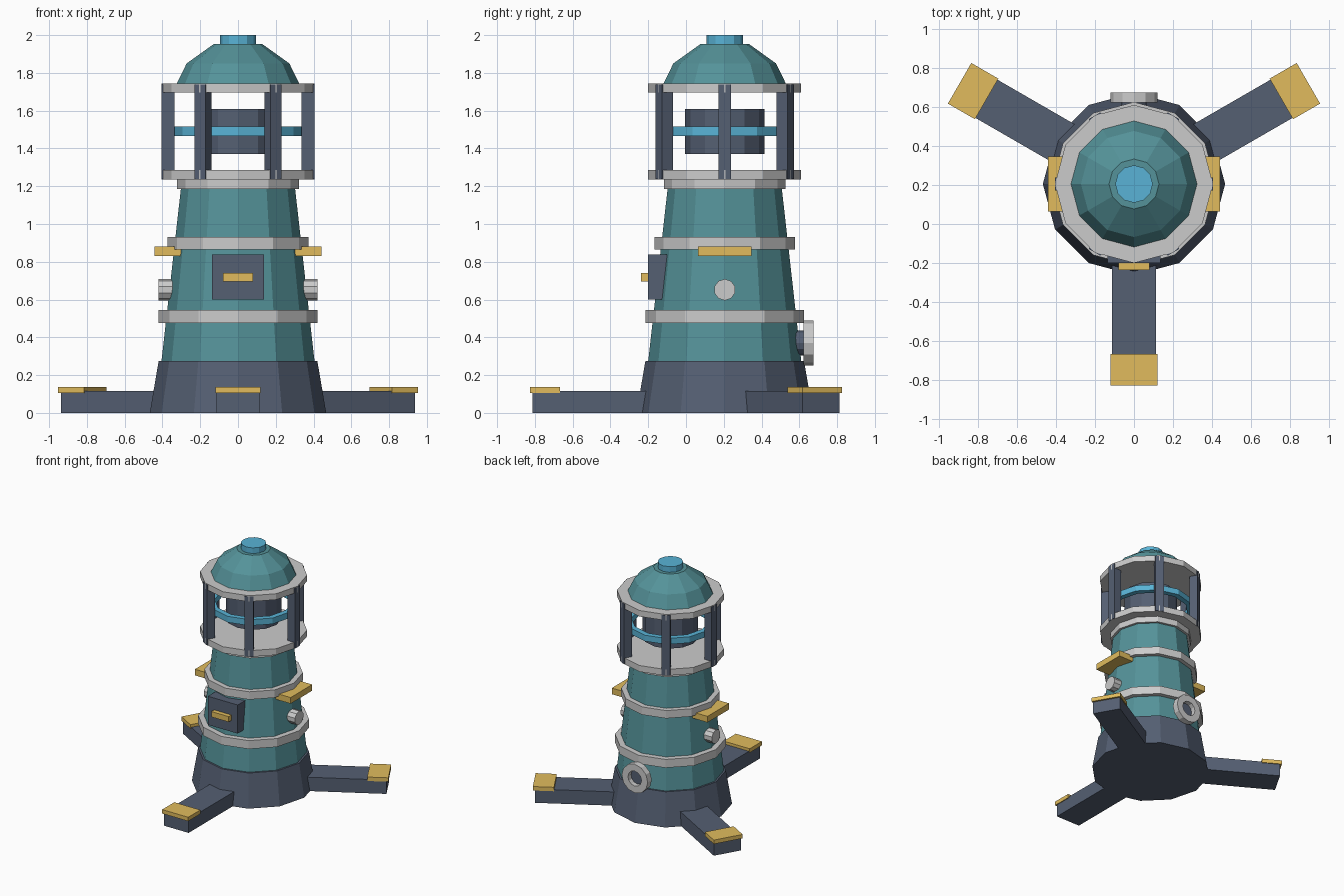
import bpy, bmesh
from math import cos, sin, pi, radians
from mathutils import Matrix, Vector

if "Cube" in bpy.data.objects:
    bpy.data.objects.remove(bpy.data.objects["Cube"])

CY = 0.205          # tower axis position in y
SIDES = 12


def material(name, rgb):
    m = bpy.data.materials.new(name)
    m.diffuse_color = (*rgb, 1)
    m.use_nodes = True
    m.node_tree.nodes["Principled BSDF"].inputs["Base Color"].default_value = m.diffuse_color
    return m


NAVY = material("navy", (0.09, 0.115, 0.17))
TEAL = material("teal", (0.09, 0.29, 0.32))
GOLD = material("gold", (0.75, 0.5, 0.11))
CYAN = material("cyan", (0.1, 0.45, 0.67))


def finish(name, bm, mat, matrix):
    bmesh.ops.recalc_face_normals(bm, faces=bm.faces)
    me = bpy.data.meshes.new(name)
    bm.to_mesh(me)
    bm.free()
    me.transform(matrix)
    if mat:
        me.materials.append(mat)
    ob = bpy.data.objects.new(name, me)
    bpy.context.collection.objects.link(ob)
    return ob


AXIS = Matrix.Translation((0, CY, 0))


def lathe(name, profile, mat=None, matrix=AXIS, sides=SIDES, closed=False):
    """Revolve (radius, z) points; capped ends, or a closed ring section."""
    bm = bmesh.new()
    loops = [[bm.verts.new((r * cos(2 * pi * i / sides), r * sin(2 * pi * i / sides), z))
              for i in range(sides)] for r, z in profile]
    pairs = list(zip(loops, loops[1:]))
    if closed:
        pairs.append((loops[-1], loops[0]))
    else:
        bm.faces.new(loops[0])
        bm.faces.new(loops[-1])
    for a, b in pairs:
        for i in range(sides):
            j = (i + 1) % sides
            bm.faces.new((a[i], a[j], b[j], b[i]))
    return finish(name, bm, mat, matrix)


def box(name, lo, hi, mat=None, matrix=AXIS):
    """Box between two corners, given relative to the tower axis."""
    lo, hi = Vector(lo), Vector(hi)
    bm = bmesh.new()
    bmesh.ops.create_cube(bm, size=1)
    for v in bm.verts:
        v.co = (lo + hi) / 2 + v.co * (hi - lo)
    return finish(name, bm, mat, matrix)


def turned(deg):
    return AXIS @ Matrix.Rotation(radians(deg), 4, 'Z')


# Tower: flared base, tapered body, hoops and gallery plates
lathe("base", [(0.467, 0), (0.42, 0.275)], NAVY)
lathe("body", [(0.405, 0.275), (0.302, 1.19)], TEAL)
for name, r, z0, z1 in (("lower_band", 0.42, 0.475, 0.545),
                        ("upper_band", 0.373, 0.865, 0.93),
                        ("neck_band", 0.322, 1.185, 1.235),
                        ("gallery_floor", 0.405, 1.235, 1.287),
                        ("gallery_roof", 0.405, 1.695, 1.745)):
    lathe(name, [(r, z0), (r, z1)])

# Lantern: floating core, glowing ring, posts
lathe("lantern_core", [(0.21, 1.37), (0.21, 1.61)], NAVY)
lathe("light_ring", [(0.34, 1.465), (0.34, 1.515), (0.295, 1.515), (0.295, 1.465)],
      CYAN, closed=True)
for i in range(6):
    box(f"post_{i + 1}", (0.337, -0.034, 1.237), (0.404, 0.034, 1.738), NAVY, turned(60 * i))

# Dome and cap
lathe("dome", [(0.323, 1.745), (0.272, 1.85), (0.128, 1.953)], TEAL)
lathe("dome_cap", [(0.096, 1.95), (0.096, 2.0)], CYAN)

# Three legs with foot pads
for i, a in enumerate((-90, 30, 150)):
    box(f"leg_{i + 1}", (0.3, -0.113, 0), (1.017, 0.113, 0.115), NAVY, turned(a))
    box(f"foot_pad_{i + 1}", (0.872, -0.12, 0.105), (1.032, 0.12, 0.138), GOLD, turned(a))

# Front hatch with handle
box("hatch", (-0.137, -0.405, 0.6), (0.137, -0.3, 0.838), NAVY)
box("hatch_handle", (-0.08, -0.442, 0.695), (0.08, -0.4, 0.74), GOLD)

# Side grips and bolts
for side, a in (("right", 0), ("left", 180)):
    box(f"{side}_grip", (0.3, -0.142, 0.83), (0.441, 0.142, 0.881), GOLD, turned(a))
    along_x = turned(a) @ Matrix.Translation((0, 0, 0.652)) @ Matrix.Rotation(pi / 2, 4, 'Y')
    lathe(f"{side}_bolt", [(0.057, 0.33), (0.057, 0.42)], None, along_x, 10)

# Rear port: stub pipe and flange ring
along_y = AXIS @ Matrix.Translation((0, 0, 0.37)) @ Matrix.Rotation(-pi / 2, 4, 'X')
lathe("port_pipe", [(0.065, 0.33), (0.065, 0.43)], NAVY, along_y)
lathe("port_flange", [(0.12, 0.417), (0.12, 0.47), (0.062, 0.47), (0.062, 0.417)],
      None, along_y, closed=True)
